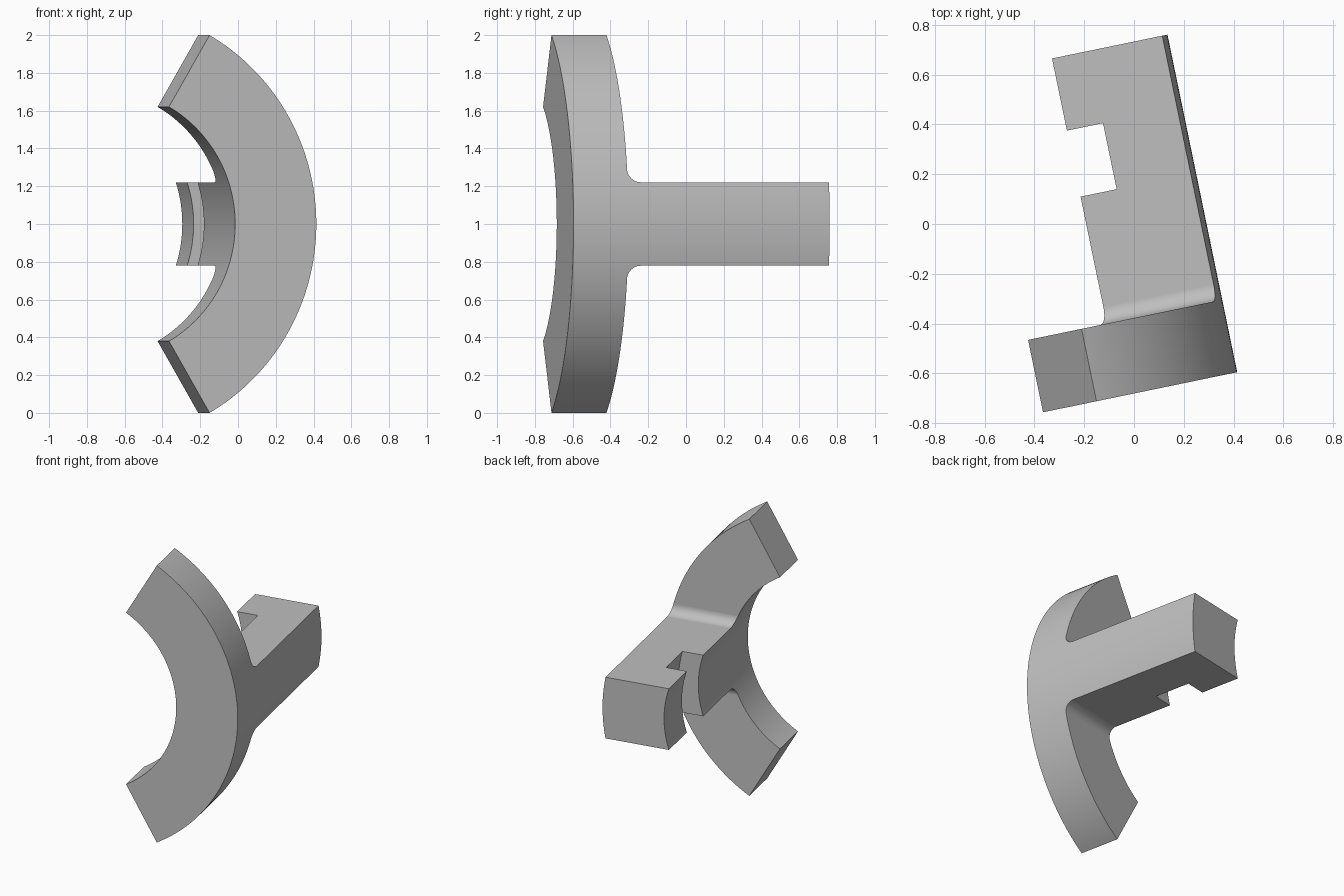
import bpy, bmesh
from math import cos, sin, pi, radians, sqrt
from mathutils import Matrix, Vector

if "Cube" in bpy.data.objects:
    bpy.data.objects.remove(bpy.data.objects["Cube"], do_unlink=True)

CENTRE_X, CENTRE_Z = -0.869, 1.0       # axis of the ring
OUTER, INNER, FLOOR = 1.1547, 0.716, 0.858
FRONT, PLATE_BACK, BACK = -0.667, -0.37, 0.718
HALF, FILLET = 0.221, 0.07             # half height of the arm, corner radius


def prism(name, outline, sweep):
    """Extrude a closed outline of 3D points along the sweep vector."""
    bm = bmesh.new()
    face = bm.faces.new([bm.verts.new(p) for p in outline])
    new = bmesh.ops.extrude_face_region(bm, geom=[face])["geom"]
    bmesh.ops.translate(bm, vec=sweep, verts=[g for g in new if isinstance(g, bmesh.types.BMVert)])
    bmesh.ops.recalc_face_normals(bm, faces=bm.faces)
    mesh = bpy.data.meshes.new(name)
    bm.to_mesh(mesh)
    bm.free()
    obj = bpy.data.objects.new(name, mesh)
    bpy.context.collection.objects.link(obj)
    return obj


def sector(name, r_in, r_out, y0, y1, half_angle, steps):
    """Ring sector standing in the xz plane."""
    angles = [radians(half_angle) * (2 * i / steps - 1) for i in range(steps + 1)]
    arc = lambda r, seq: [Vector((CENTRE_X + r * cos(a), y0, CENTRE_Z + r * sin(a))) for a in seq]
    return prism(name, arc(r_out, angles) + arc(r_in, reversed(angles)), Vector((0, y1 - y0, 0)))


# Side profile: tall plate in front, filleted into a long arm
upper = [(FRONT - 0.2, 1.3), (PLATE_BACK, 1.3)]
for i in range(13):
    a = pi + i / 12 * pi / 2
    upper.append((PLATE_BACK + FILLET * (1 + cos(a)), HALF + FILLET * (1 + sin(a))))
upper.append((BACK + 0.2, HALF))
profile = upper + [(y, -z) for y, z in reversed(upper)]

bracket = sector("curved_bracket", INNER, OUTER, FRONT, BACK, 60, 72)
side_cutter = prism("side_profile_cutter",
                    [Vector((-1, y, CENTRE_Z + z)) for y, z in profile], Vector((2, 0, 0)))
notch_cutter = sector("notch_cutter", 0.5, FLOOR, 0.151, 0.422, 40, 48)

for cutter, operation in ((side_cutter, 'INTERSECT'), (notch_cutter, 'DIFFERENCE')):
    cutter.hide_render = True
    mod = bracket.modifiers.new(cutter.name, 'BOOLEAN')
    mod.object, mod.operation, mod.solver = cutter, operation, 'EXACT'

# Bake the cuts and drop the cutters
graph = bpy.context.evaluated_depsgraph_get()
shape = bpy.data.meshes.new_from_object(bracket.evaluated_get(graph))
bracket.modifiers.clear()
bracket.data = shape
for cutter in (side_cutter, notch_cutter):
    bpy.data.objects.remove(cutter, do_unlink=True)

# Turn the whole piece about the vertical axis
shape.transform(Matrix.Rotation(radians(11.67), 4, 'Z'))

# Plain grey
grey = bpy.data.materials.new("plain_grey")
grey.use_nodes = True
colour = (0.52, 0.52, 0.52, 1)
grey.diffuse_color = colour
grey.node_tree.nodes["Principled BSDF"].inputs["Base Color"].default_value = colour
shape.materials.clear()
shape.materials.append(grey)

# Smooth arcs and fillets, crisp corners
bpy.ops.object.select_all(action='DESELECT')
bracket.select_set(True)
bpy.context.view_layer.objects.active = bracket
bpy.ops.object.shade_smooth_by_angle(angle=radians(30))
weighted = bracket.modifiers.new("even_shading", 'WEIGHTED_NORMAL')
weighted.keep_sharp = True
